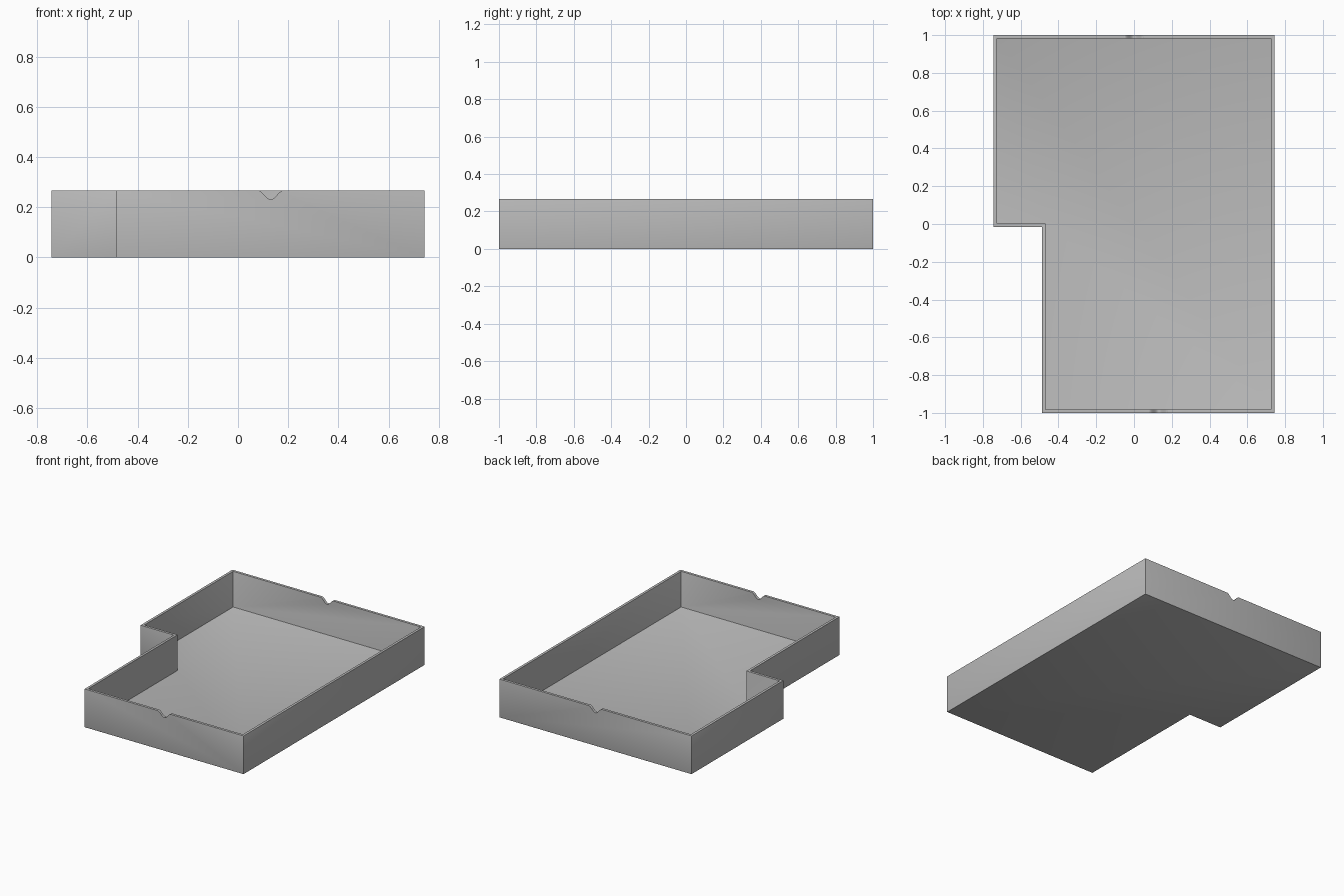
import bpy, bmesh, math

default = bpy.data.objects.get("Cube")
if default:
    bpy.data.objects.remove(default, do_unlink=True)

HEIGHT, WALL, FLOOR = 0.267, 0.018, 0.018

grey = bpy.data.materials.new("plain_grey")
grey.use_nodes = True
grey.diffuse_color = (0.5, 0.5, 0.5, 1)
grey.node_tree.nodes["Principled BSDF"].inputs["Base Color"].default_value = (0.5, 0.5, 0.5, 1)


def prism(name, points, offset):
    """Extrude a flat polygon along an offset vector into a closed solid."""
    bm = bmesh.new()
    face = bm.faces.new([bm.verts.new(p) for p in points])
    extruded = bmesh.ops.extrude_face_region(bm, geom=[face], use_keep_orig=True)["geom"]
    verts = [v for v in extruded if isinstance(v, bmesh.types.BMVert)]
    bmesh.ops.translate(bm, verts=verts, vec=offset)
    bmesh.ops.recalc_face_normals(bm, faces=bm.faces)
    mesh = bpy.data.meshes.new(name)
    bm.to_mesh(mesh)
    bm.free()
    mesh.materials.append(grey)
    obj = bpy.data.objects.new(name, mesh)
    bpy.context.collection.objects.link(obj)
    return obj


def outline(inset, z):
    """Stepped floor plan, moved inwards by the inset."""
    left, right, step_x = -0.743 + inset, 0.743 - inset, -0.486 + inset
    front, back, step_y = -1 + inset, 1 - inset, -0.015 + inset
    return [(step_x, front, z), (right, front, z), (right, back, z),
            (left, back, z), (left, step_y, z), (step_x, step_y, z)]


def apply(obj, modifier):
    bpy.context.view_layer.objects.active = obj
    bpy.ops.object.modifier_apply(modifier=modifier.name)


def cut(obj, cutter):
    mod = obj.modifiers.new("cut", "BOOLEAN")
    mod.operation, mod.solver, mod.object = "DIFFERENCE", "EXACT", cutter
    apply(obj, mod)
    bpy.data.objects.remove(cutter, do_unlink=True)


# Tray body hollowed out, with softened edges
tray = prism("tray", outline(0, 0), (0, 0, HEIGHT))
cut(tray, prism("cavity_cutter", outline(WALL, FLOOR), (0, 0, HEIGHT)))
bevel = tray.modifiers.new("soft_edges", "BEVEL")
bevel.width, bevel.segments, bevel.limit_method = 0.005, 3, "ANGLE"
apply(tray, bevel)

# Flared finger notches in the front and back rims
STEPS, HALF, DEPTH = 16, 0.052, 0.037
for x, y in ((0.13, -1), (0, 1)):
    profile = [(x - HALF, y - 0.05, HEIGHT + 0.05)]
    for i in range(STEPS + 1):
        t = 2 * i / STEPS - 1
        drop = DEPTH * (1 + math.cos(math.pi * t)) / 2
        profile.append((x + HALF * t, y - 0.05, HEIGHT + 0.0005 - drop))
    profile.append((x + HALF, y - 0.05, HEIGHT + 0.05))
    cut(tray, prism("notch_cutter", profile, (0, 0.1, 0)))

# Smooth shading across the rounded edges
bpy.ops.object.select_all(action="DESELECT")
tray.select_set(True)
bpy.context.view_layer.objects.active = tray
bpy.ops.object.shade_smooth_by_angle(angle=math.radians(35))
